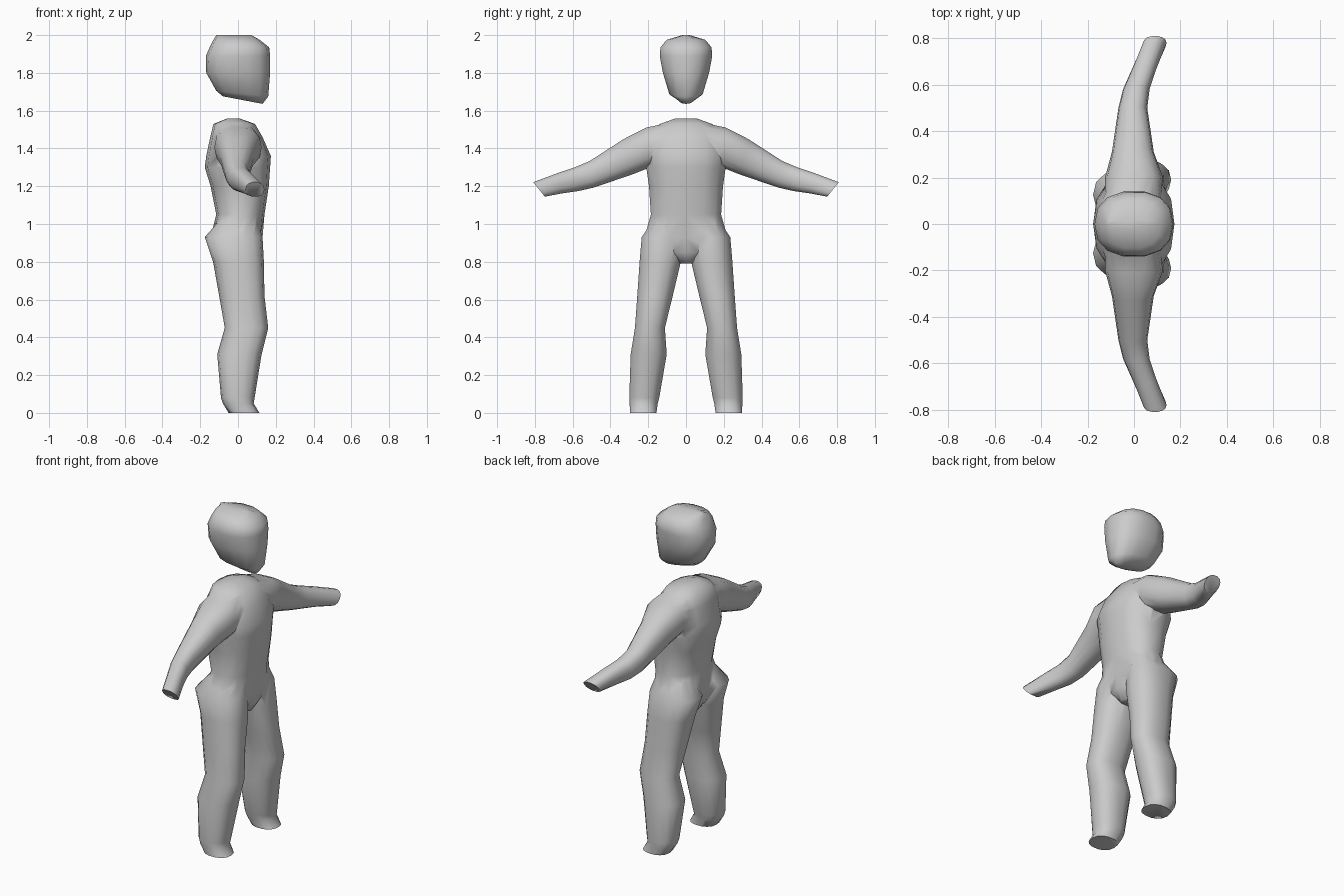
import bpy, bmesh
from math import cos, sin, pi
from mathutils import Vector

if "Cube" in bpy.data.objects:
    bpy.data.objects.remove(bpy.data.objects["Cube"])


def loft(name, rings, sides=14, power=0.85):
    """Skin closed rings given as (centre, half-axis u, half-axis v)."""
    def bend(t):
        return abs(t) ** power * (1 if t >= 0 else -1)
    bm = bmesh.new()
    loops = []
    for c, u, v in rings:
        loop = []
        for i in range(sides):
            a = 2 * pi * i / sides
            p = Vector(c) + Vector(u) * bend(cos(a)) + Vector(v) * bend(sin(a))
            loop.append(bm.verts.new(p))
        loops.append(loop)
    for a, b in zip(loops, loops[1:]):
        for i in range(sides):
            j = (i + 1) % sides
            bm.faces.new((a[i], a[j], b[j], b[i]))
    bm.faces.new(loops[0])
    bm.faces.new(loops[-1])
    bmesh.ops.recalc_face_normals(bm, faces=bm.faces)
    mesh = bpy.data.meshes.new(name)
    bm.to_mesh(mesh)
    bm.free()
    obj = bpy.data.objects.new(name, mesh)
    bpy.context.collection.objects.link(obj)
    return obj


def level(z, x0, x1, y0, y1, s=1, tilt=0):
    """Horizontal ring from its x and y limits; tilt raises or drops the front."""
    rx = (x1 - x0) / 2
    return (((x0 + x1) / 2, s * (y0 + y1) / 2, z),
            (rx, 0, tilt), (0, (y1 - y0) / 2, 0))


def activate(obj):
    bpy.ops.object.select_all(action='DESELECT')
    obj.select_set(True)
    bpy.context.view_layer.objects.active = obj


def smooth(obj, angle):
    activate(obj)
    bpy.ops.object.shade_smooth_by_angle(angle=angle)


# Head: flat slanted chin, rounded crown
head = loft("head", [level(z, x0, x1, -w, w, tilt=t) for z, x0, x1, w, t in [
    (1.656, -0.08, 0.13, 0.035, -0.02),
    (1.69, -0.115, 0.16, 0.09, -0.015),
    (1.80, -0.168, 0.170, 0.125, 0),
    (1.89, -0.170, 0.170, 0.142, 0),
    (1.935, -0.150, 0.165, 0.138, 0),
    (1.975, -0.130, 0.115, 0.105, 0),
    (2.0, -0.115, 0.07, 0.02, 0)]])

# Torso
body = loft("body", [level(z, x0, x1, -w, w) for z, x0, x1, w in [
    (0.79, -0.08, 0.09, 0.035),
    (0.85, -0.12, 0.12, 0.13),
    (0.93, -0.145, 0.13, 0.225),
    (1.05, -0.115, 0.14, 0.19),
    (1.20, -0.145, 0.163, 0.20),
    (1.30, -0.176, 0.17, 0.215),
    (1.36, -0.168, 0.174, 0.22),
    (1.46, -0.147, 0.13, 0.215),
    (1.53, -0.13, 0.09, 0.14),
    (1.558, -0.06, 0.01, 0.06)]])

limbs = []
for side, s in (("left", 1), ("right", -1)):
    # Legs with bent knee and flared foot
    limbs.append(loft(side + "_leg", [level(z, x0, x1, y0, y1, s)
                 for z, x0, x1, y0, y1 in [
        (1.03, -0.09, 0.10, 0.07, 0.17),
        (0.93, -0.176, 0.13, 0.015, 0.237),
        (0.80, -0.132, 0.137, 0.025, 0.248),
        (0.62, -0.10, 0.14, 0.068, 0.26),
        (0.45, -0.07, 0.16, 0.11, 0.272),
        (0.31, -0.11, 0.125, 0.10, 0.295),
        (0.08, -0.09, 0.088, 0.14, 0.302),
        (0.05, -0.08, 0.083, 0.148, 0.300),
        (0.0, -0.05, 0.113, 0.155, 0.298)]]))
    # Drooping arms with blunt ends
    limbs.append(loft(side + "_arm", [
        ((x, s * y, z), (rx, 0, 0), (0, s * lean, rz))
        for y, x, z, rx, rz, lean in [
            (0.06, -0.01, 1.43, 0.115, 0.115, 0.0),
            (0.20, 0.0, 1.405, 0.125, 0.108, 0.01),
            (0.31, -0.005, 1.355, 0.09, 0.097, 0.02),
            (0.50, -0.005, 1.263, 0.062, 0.072, 0.01),
            (0.58, 0.01, 1.237, 0.057, 0.064, 0.01),
            (0.67, 0.045, 1.215, 0.052, 0.054, 0.015),
            (0.778, 0.09, 1.183, 0.05, 0.039, 0.031)]]))

# Fuse limbs into the body
for limb in limbs:
    mod = body.modifiers.new("fuse", 'BOOLEAN')
    mod.operation = 'UNION'
    mod.solver = 'EXACT'
    mod.object = limb
    activate(body)
    bpy.ops.object.modifier_apply(modifier=mod.name)
    bpy.data.objects.remove(limb, do_unlink=True)

smooth(head, 1.1)
smooth(body, 1.1)
